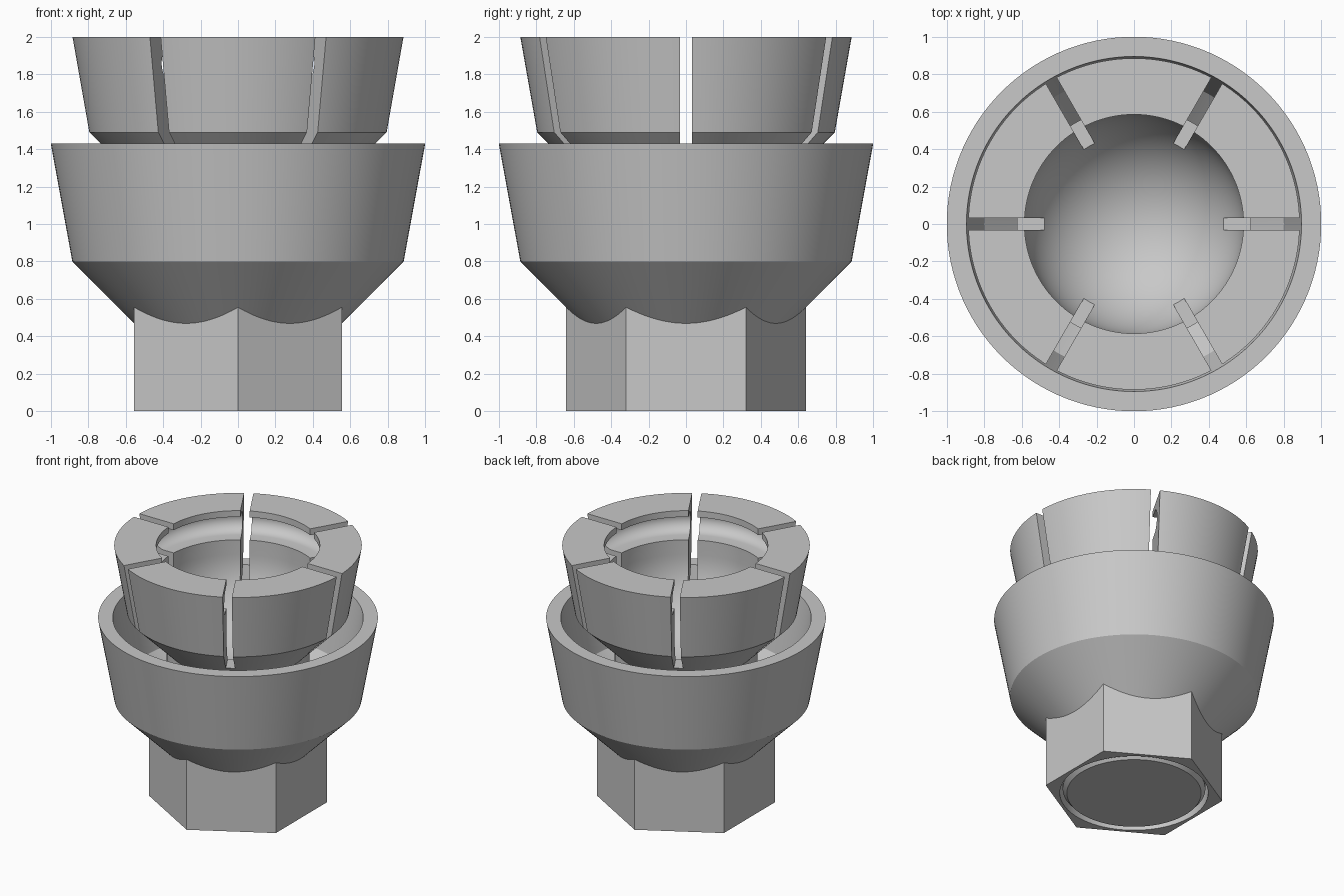
import bpy, bmesh
from math import pi, sin, cos, radians
from mathutils import Matrix

cube = bpy.data.objects.get("Cube")
if cube:
    bpy.data.objects.remove(cube, do_unlink=True)

SEGMENTS = 120

grey = bpy.data.materials.new("plain_grey")
grey.use_nodes = True
COLOUR = (0.58, 0.58, 0.58, 1)
grey.diffuse_color = COLOUR
grey.node_tree.nodes["Principled BSDF"].inputs["Base Color"].default_value = COLOUR


def make_object(name, bm):
    bmesh.ops.recalc_face_normals(bm, faces=bm.faces)
    mesh = bpy.data.meshes.new(name)
    bm.to_mesh(mesh)
    bm.free()
    obj = bpy.data.objects.new(name, mesh)
    bpy.context.collection.objects.link(obj)
    mesh.materials.append(grey)
    return obj


def lathe(name, profile, closed):
    """Revolve (radius, height) points about the z axis."""
    bm = bmesh.new()
    verts = [bm.verts.new((r, 0, z)) for r, z in profile]
    edges = [bm.edges.new(pair) for pair in zip(verts, verts[1:])]
    if closed:
        edges.append(bm.edges.new((verts[-1], verts[0])))
    bmesh.ops.spin(bm, geom=verts + edges, cent=(0, 0, 0), axis=(0, 0, 1),
                   angle=2 * pi, steps=SEGMENTS)
    bmesh.ops.remove_doubles(bm, verts=bm.verts, dist=0.0001)
    return make_object(name, bm)


def prism(name, sides, radius, bottom, top, turn=0):
    bm = bmesh.new()
    place = Matrix.Translation((0, 0, (bottom + top) / 2)) @ Matrix.Rotation(turn, 4, 'Z')
    bmesh.ops.create_cone(bm, cap_ends=True, segments=sides, radius1=radius,
                          radius2=radius, depth=top - bottom, matrix=place)
    return make_object(name, bm)


def activate(obj):
    bpy.ops.object.select_all(action='DESELECT')
    obj.select_set(True)
    bpy.context.view_layer.objects.active = obj


def cut(target, cutter):
    cutter.hide_render = True
    mod = target.modifiers.new("cut", 'BOOLEAN')
    mod.operation = 'DIFFERENCE'
    mod.solver = 'EXACT'
    mod.object = cutter
    activate(target)
    bpy.ops.object.modifier_apply(modifier=mod.name)
    bpy.data.objects.remove(cutter, do_unlink=True)


# Flared outer cup with a conical seat
BORE = 0.53
cup = lathe("outer_cup", [(BORE, 0.46), (0.545, 0.46), (0.885, 0.8), (1.0, 1.43),
                          (0.895, 1.43), (0.8, 0.92), (BORE, 0.65)], True)

# Hexagonal nut, its upper end buried in the cup's cone
nut = prism("hex_nut", 6, 0.64, 0, 0.57, radians(30))
if max(v.co.y for v in nut.data.vertices) < 0.6:
    nut.data.transform(Matrix.Rotation(radians(30), 4, 'Z'))
cut(nut, prism("bore_cutter", SEGMENTS, BORE, -0.2, 0.8))

# Collet with stud, tapered head, ring groove and spherical socket
SOCKET, SOCKET_Z = 0.585, 1.655
profile = [(0, 0), (0.48, 0), (0.51, 0.035), (0.51, 1.205), (0.795, 1.49),
           (0.885, 2.0), (SOCKET, 2.0)]
# rounded ring groove
GROOVE_Z, GROOVE_R = 1.86, 0.09
profile.append((SOCKET, GROOVE_Z + GROOVE_R))
for i in range(13):
    a = pi / 2 - pi * i / 12
    profile.append((0.67 + GROOVE_R * cos(a), GROOVE_Z + GROOVE_R * sin(a)))
profile.append((SOCKET, GROOVE_Z - GROOVE_R))
# spherical bowl
for i in range(25):
    a = pi / 2 * i / 24
    profile.append((0 if i == 24 else SOCKET * cos(a), SOCKET_Z - SOCKET * sin(a)))
collet = lathe("collet", profile, False)

# Three full-width cuts leave six slots
for i in range(3):
    bm = bmesh.new()
    size = Matrix.Diagonal((2.4, 0.066, 0.88, 1))
    bmesh.ops.create_cube(bm, size=1, matrix=Matrix.Translation((0, 0, 1.76))
                          @ Matrix.Rotation(i * pi / 3, 4, 'Z') @ size)
    cut(collet, make_object("slot_cutter", bm))

for obj in (cup, nut, collet):
    activate(obj)
    bpy.ops.object.shade_smooth_by_angle(angle=radians(25))
